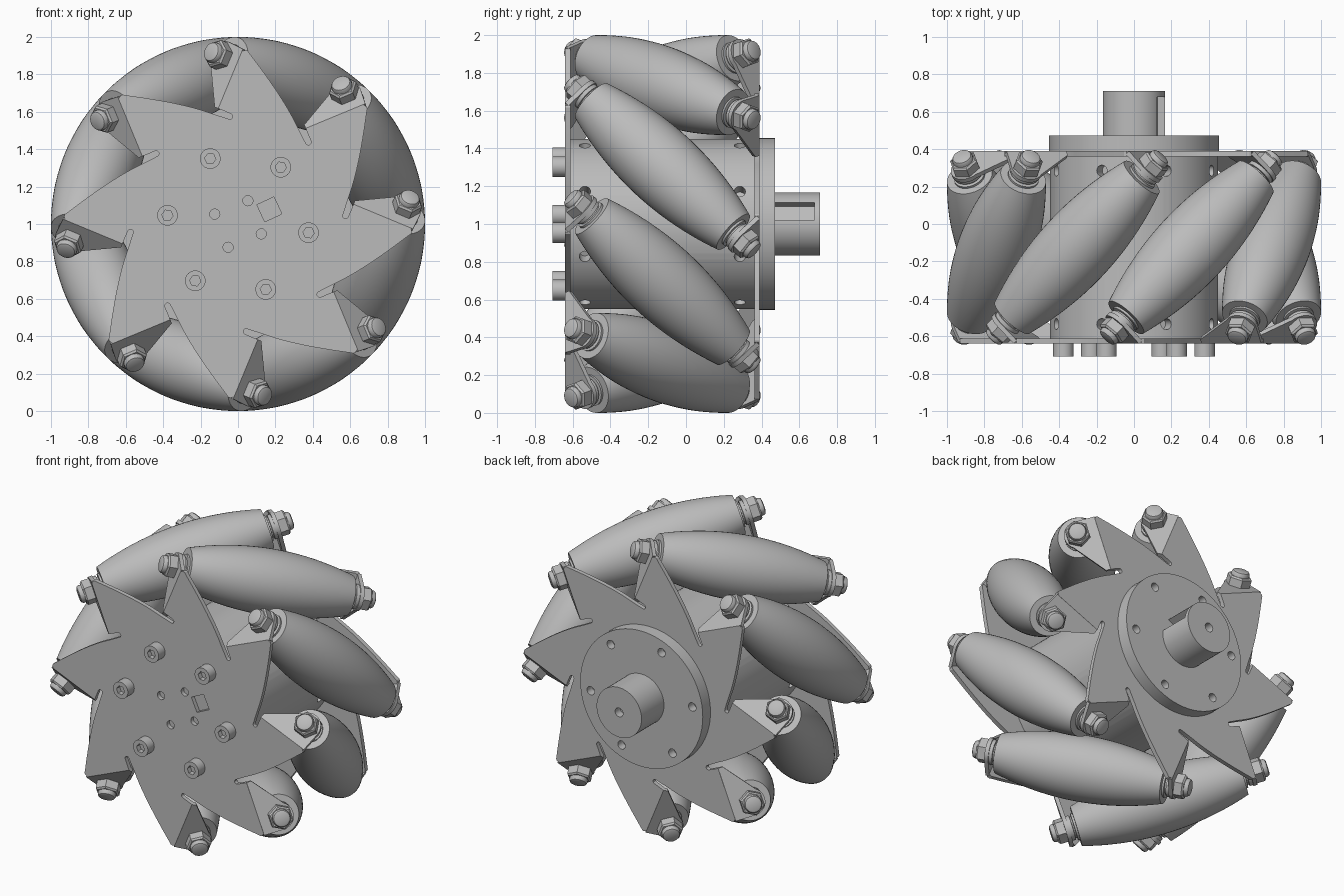
import bpy, bmesh, math
from math import pi, sin, cos, radians
from mathutils import Matrix, Vector
from mathutils.geometry import interpolate_bezier

if "Cube" in bpy.data.objects:
    bpy.data.objects.remove(bpy.data.objects["Cube"])

metal = bpy.data.materials.new("satin grey metal")
metal.use_nodes = True
GREY = (0.5, 0.5, 0.5, 1)
metal.diffuse_color = GREY
metal.node_tree.nodes["Principled BSDF"].inputs["Base Color"].default_value = GREY

# Wheel frame: local z points out of the front, x and y span the wheel plane
WHEEL = Matrix.Translation((0, -0.125, 1)) @ Matrix.Rotation(pi / 2, 4, 'X')
COUNT = 8
STEP = 2 * pi / COUNT
AXIS_R = 0.796        # distance from wheel axis to roller axis
ROLLER_HALF = 0.53
TAB = (0.575, 0.6)    # bracket tab span along the roller axis
PLATE = (0.487, 0.515)
FOLD = 0.334          # tangential offset of the bend line


def spin(a):
    return Matrix.Rotation(a, 4, 'Z')


def shift(x, y, z):
    return Matrix.Translation((x, y, z))


FLIP = Matrix.Rotation(pi, 4, 'X')
SECTOR = [WHEEL @ spin(STEP * (k + 0.5)) for k in range(COUNT)]
TO_ROLLER = shift(AXIS_R, 0, 0) @ Matrix.Rotation(-pi / 4, 4, 'X')
ROLLERS = [s @ TO_ROLLER for s in SECTOR]
ENDS = ROLLERS + [s @ FLIP @ TO_ROLLER for s in SECTOR]


def place(name, bm, matrices):
    """Turn a bmesh into one shared mesh with an object per matrix."""
    bmesh.ops.recalc_face_normals(bm, faces=bm.faces)
    mesh = bpy.data.meshes.new(name)
    bm.to_mesh(mesh)
    bm.free()
    mesh.materials.append(metal)
    mesh.shade_smooth()
    mesh.set_sharp_from_angle(angle=radians(30))
    objs = []
    for m in matrices:
        ob = bpy.data.objects.new(name, mesh)
        ob.matrix_world = m
        bpy.context.scene.collection.objects.link(ob)
        objs.append(ob)
    return objs


def lathe(name, profile, sides, matrices):
    """Closed solid of revolution around local z from (radius, z) points."""
    bm = bmesh.new()
    rings = [[bm.verts.new((r * cos(2 * pi * i / sides), r * sin(2 * pi * i / sides), z))
              for i in range(sides)] for r, z in profile]
    for a, b in zip(rings, rings[1:]):
        for i in range(sides):
            j = (i + 1) % sides
            bm.faces.new((a[i], a[j], b[j], b[i]))
    bm.faces.new(rings[0])
    bm.faces.new(rings[-1])
    return place(name, bm, matrices)


def rod(name, r, z0, z1, sides, matrices):
    return lathe(name, [(r, z0), (r, z1)], sides, matrices)


def prism(name, outline, z0, z1, matrices):
    bm = bmesh.new()
    low = [bm.verts.new((x, y, z0)) for x, y in outline]
    high = [bm.verts.new((x, y, z1)) for x, y in outline]
    bm.faces.new(low)
    bm.faces.new(high)
    for i in range(len(low)):
        j = (i + 1) % len(low)
        bm.faces.new((low[i], low[j], high[j], high[i]))
    return place(name, bm, matrices)


def cut(target, cutters):
    """Subtract the cutters, bake the result and drop them."""
    for c in cutters:
        mod = target.modifiers.new("cut", 'BOOLEAN')
        mod.object = c
        mod.solver = 'EXACT'
    bpy.context.view_layer.update()
    graph = bpy.context.evaluated_depsgraph_get()
    baked = bpy.data.meshes.new_from_object(target.evaluated_get(graph))
    target.modifiers.clear()
    target.data = baked
    baked.set_sharp_from_angle(angle=radians(30))
    for c in cutters:
        bpy.data.objects.remove(c)


def arc(cx, cy, r, a0, a1, n):
    return [(cx + r * cos(radians(a0 + (a1 - a0) * i / n)),
             cy + r * sin(radians(a0 + (a1 - a0) * i / n))) for i in range(n + 1)]


# Rollers: barrel whose outer envelope is the unit rolling cylinder
def barrel_radius(t):
    return min(math.hypot(cos(a / 400) - AXIS_R, math.sqrt(2) * sin(a / 400) - t)
               for a in range(-300, 301))


N = 28
barrel = [(barrel_radius(t), t) for t in
          (ROLLER_HALF * (2 * i / N - 1) for i in range(N + 1))]
lathe("roller", barrel, 48, ROLLERS)

# Bearing collars, lock nuts and domed nut caps at both roller ends
lathe("roller_collar", [(0.085, 0.52), (0.085, 0.542), (0.068, 0.544), (0.068, 0.552),
                        (0.078, 0.554), (0.078, 0.58)], 28, ENDS)
lathe("lock_nut", [(0.078, 0.6), (0.078, 0.65), (0.068, 0.66)], 6, ENDS)
lathe("nut_cap", [(0.056, 0.65), (0.056, 0.675), (0.05, 0.686), (0.038, 0.691)], 24, ENDS)

# Bent bracket tabs, square to each roller axis
fold_d = (PLATE[1] - TAB[1] / math.sqrt(2)) * math.sqrt(2)
tab = [(0.53 - AXIS_R, -fold_d), (0.53 - AXIS_R, 0.03 - fold_d)]
tab += arc(0, 0, 0.085, 145, 0, 14) + [(0.079, -fold_d)]
prism("bracket_tab", tab, TAB[0], TAB[1], ENDS)

# Toothed side plates with relief slots beside each bend
curve = interpolate_bezier(Vector((0.865, 0.29)), Vector((0.79, 0.16)),
                           Vector((0.69, 0)), Vector((0.597, -0.099)), 14)
tooth = arc(0.515, 0.26, 0.015, 180, 360, 6) + [(0.53, FOLD), (0.862, FOLD), (0.875, 0.318),
                                                (0.875, 0.305)]
tooth += [tuple(p) for p in curve]
outline = []
for k in range(COUNT):
    c, s = cos(-k * STEP), sin(-k * STEP)
    outline += [(x * c - y * s, x * s + y * c) for x, y in tooth]
front_plate = prism("front_plate", outline, PLATE[0], PLATE[1], [SECTOR[0]])[0]
prism("back_plate", outline, PLATE[0], PLATE[1], [SECTOR[0] @ FLIP])

# Small round holes and a square key hole in the front plate
KEY = spin(radians(25))
holes = rod("hole_cutter", 0.027, 0.45, 0.6, 20,
            [WHEEL @ spin(radians(67 + 90 * k)) @ shift(0.135, 0, 0) for k in range(4)])
square = [(0.135, -0.05), (0.235, -0.05), (0.235, 0.05), (0.135, 0.05)]
holes += prism("key_cutter", square, 0.45, 0.6, [WHEEL @ KEY])
cut(front_plate, holes)

# Central drum with radial access holes near each plate
drum = rod("hub_drum", 0.45, -0.487, 0.487, 72, [WHEEL])[0]
radial = [WHEEL @ spin(STEP * (k + 0.5)) @ shift(0.45, 0, h) @ Matrix.Rotation(pi / 2, 4, 'Y')
          for k in range(COUNT) for h in (-0.41, 0.41)]
cut(drum, rod("access_cutter", 0.03, -0.08, 0.08, 16, radial))

# Back flange with screw holes
BOLTS = [WHEEL @ spin(radians(60 * k - 7)) @ shift(0.38, 0, 0) for k in range(6)]
flange = rod("back_flange", 0.455, -0.597, -0.515, 72, [WHEEL])[0]
cut(flange, rod("screw_cutter", 0.028, -0.65, -0.54, 20, BOLTS))

# Drive shaft with keyway and centre hole
shaft = rod("drive_shaft", 0.167, -0.835, -0.59, 48, [WHEEL])[0]
slot = [(0.115, -0.05), (0.235, -0.05), (0.235, 0.05), (0.115, 0.05)]
cut(shaft, prism("keyway_cutter", slot, -0.805, -0.597, [WHEEL @ KEY])
    + rod("centre_cutter", 0.03, -0.9, -0.78, 20, [WHEEL]))

# Socket head bolts on the front plate
head = rod("bolt_head", 0.055, 0.51, 0.583, 32, BOLTS[:1])[0]
cut(head, rod("socket_cutter", 0.03, 0.55, 0.65, 6, BOLTS[:1]))
for m in BOLTS[1:]:
    twin = bpy.data.objects.new("bolt_head", head.data)
    twin.matrix_world = m
    bpy.context.scene.collection.objects.link(twin)
